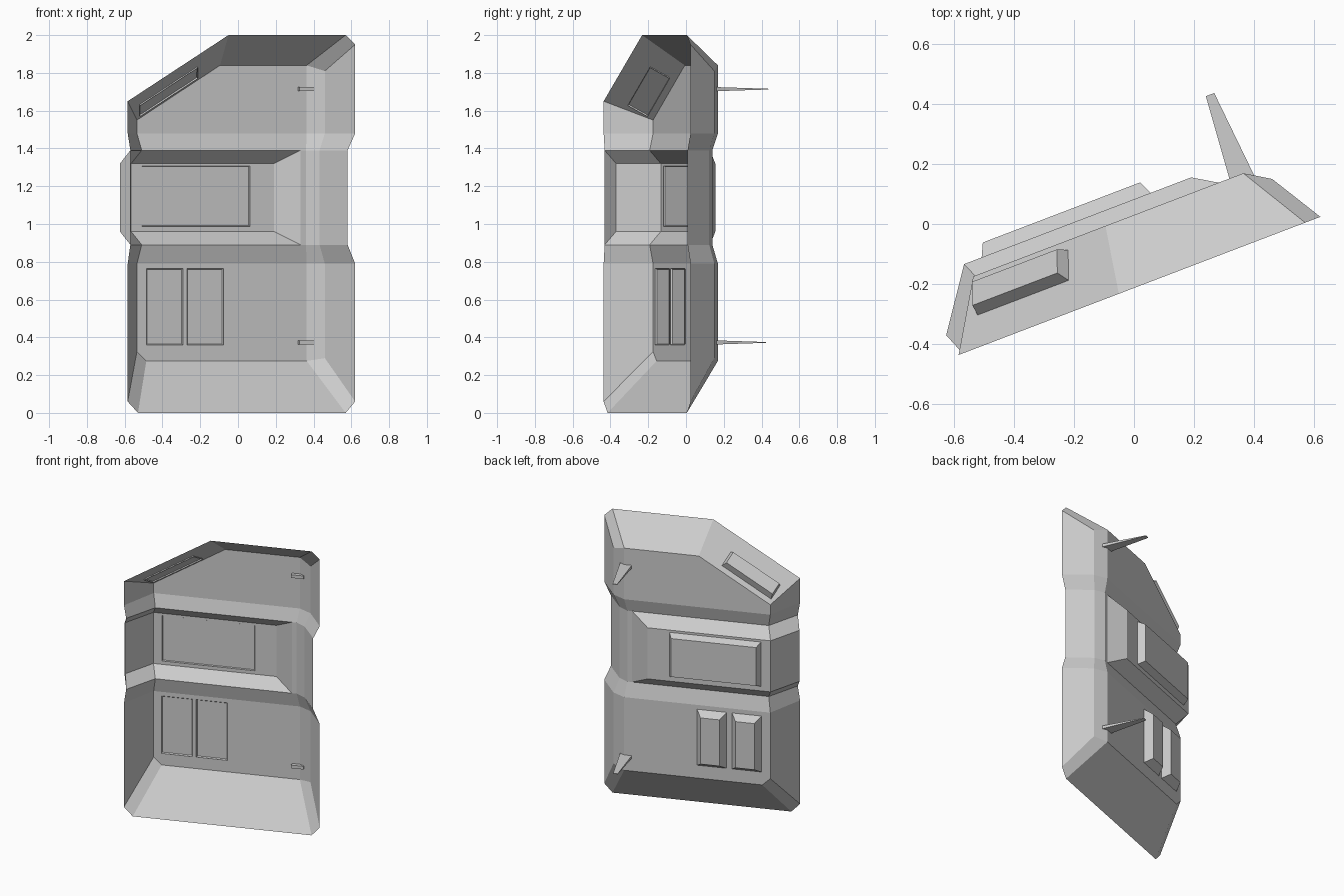
import bpy
from math import radians
from mathutils import Matrix, Vector

if "Cube" in bpy.data.objects:
    bpy.data.objects.remove(bpy.data.objects["Cube"])

# Everything is drawn in panel space (u across, v outward, z up), then turned
TURN = Matrix.Rotation(radians(20.9), 4, 'Z')
RIM, BACK, NECK, BAND = -0.199, 0.028, 0.002, 0.077


def make(name, verts, faces):
    me = bpy.data.meshes.new(name)
    me.from_pydata([TURN @ Vector(v) for v in verts], [], faces)
    me.update()
    ob = bpy.data.objects.new(name, me)
    bpy.context.collection.objects.link(ob)
    return ob


def patches(name, polys):
    """Mesh from polygons given as point lists, with shared points merged."""
    index, faces = {}, []
    for poly in polys:
        faces.append([index.setdefault(tuple(p), len(index)) for p in poly])
    return make(name, list(index), faces)


def raised_box(name, centre, e1, e2, size, height, inset, sink=0.008):
    """Tapered open-backed box standing on a face spanned by e1, e2."""
    c, e1, e2 = Vector(centre), Vector(e1).normalized(), Vector(e2).normalized()
    n = e1.cross(e2)
    signs = [(-1, -1), (1, -1), (1, 1), (-1, 1)]
    verts = []
    for h, i in ((-sink, 0), (height, inset)):
        verts += [c + n * h + e1 * a * (size[0] / 2 - i) + e2 * b * (size[1] / 2 - i)
                  for a, b in signs]
    faces = [(k, (k + 1) % 4, (k + 1) % 4 + 4, k + 4) for k in range(4)]
    return make(name, verts, faces + [(4, 5, 6, 7)])


# Shell cross-sections: left rim, left back, right back, right bevel, right rim
WIDE = [(-0.701, RIM), (-0.562, BACK), (0.400, BACK), (0.483, -0.024), (0.588, RIM)]
SLIM = [(-0.686, RIM), (-0.545, NECK), (0.386, NECK), (0.447, -0.039), (0.545, RIM)]


def section(profile, zs):
    return [(u, v, z) for (u, v), z in zip(profile, zs)]


bottom = section(WIDE, [0.06, 0.325, 0.275, 0.29, 0.06])
low, low_neck = section(WIDE, [0.79] * 5), section(SLIM, [0.89] * 5)
high_neck, high = section(SLIM, [1.39] * 5), section(WIDE, [1.48] * 5)
top = section(WIDE, [1.65, 1.55, 1.84, 1.81, 1.95])

polys = []
for a, b in ((bottom, low), (low, low_neck), (high_neck, high), (high, top)):
    for k in range(4):
        quad = [a[k + 1], a[k], b[k], b[k + 1]]
        if k == 1 and a is bottom:
            quad.insert(1, (-0.509, BACK, 0.275))
        if k == 1 and b is top:
            quad.insert(3, (-0.091, BACK, 1.84))
        polys.append(quad)

# Waist of the shell, right of the band
for k in (2, 3):
    polys.append([low_neck[k + 1], low_neck[k], high_neck[k], high_neck[k + 1]])
B0, B1 = (0.354, NECK, 0.89), (0.354, NECK, 1.39)
polys.append([low_neck[2], B0, B1, high_neck[2]])

# Sloping bottom and top caps
P, Q, E = (-0.643, RIM, 0), (0.534, RIM, 0), (-0.509, BACK, 0.275)
polys += [[E, P, bottom[0], bottom[1]], [bottom[2], Q, P, E],
          [bottom[3], bottom[4], Q, bottom[2]]]
T, S, C = (-0.130, RIM, 2), (0.534, RIM, 2), (-0.091, BACK, 1.84)
polys += [[top[1], top[0], T, C], [C, T, S, top[2]], [top[2], S, top[4], top[3]]]
patches("panel_shell", polys)

# Raised band wrapped round the left side of the waist
base = [SLIM[0], SLIM[1], (0.354, NECK)]
crest = [(-0.716, -0.123), (-0.576, BAND), (0.233, BAND)]
rows = [[(u, v, z) for u, v in line] for line, z in
        ((base, 0.89), (crest, 0.96), (crest, 1.32), (base, 1.39))]
polys = [[a[k + 1], a[k], b[k], b[k + 1]]
         for a, b in zip(rows, rows[1:]) for k in range(2)]
polys.append([r[0] for r in reversed(rows)])
polys.append([r[2] for r in rows])
patches("waist_band", polys)

# Raised boxes on the back: band, lower pair, sloping top
ACROSS, UP = (-1, 0, 0), (0, 0, 1)
raised_box("band_box", (-0.212, BAND, 1.148), ACROSS, UP, (0.61, 0.32), 0.045, 0.025)
for i, u in enumerate((-0.4075, -0.1775)):
    raised_box(f"lower_box_{i + 1}", (u, BACK, 0.5625), ACROSS, UP,
               (0.205, 0.405), 0.05, 0.04)
raised_box("slope_box", (-0.415, -0.05, 1.704), (0.852, 0, 0.523),
           (0.298, 0.82, -0.486), (0.385, 0.12), 0.045, 0.015)

# Tapered pegs
for name, z, tip in (("upper_peg", 1.714, 0.312), ("lower_peg", 0.373, 0.298)):
    verts = [(0.390 + a * w, v, z + b * t)
             for v, w, t in ((0.0, 0.042, 0.011), (tip, 0.015, 0.002))
             for a, b in ((-1, -1), (1, -1), (1, 1), (-1, 1))]
    sides = [(k, (k + 1) % 4, (k + 1) % 4 + 4, k + 4) for k in range(4)]
    make(name, verts, [f[::-1] for f in sides] + [(0, 1, 2, 3), (7, 6, 5, 4)])
